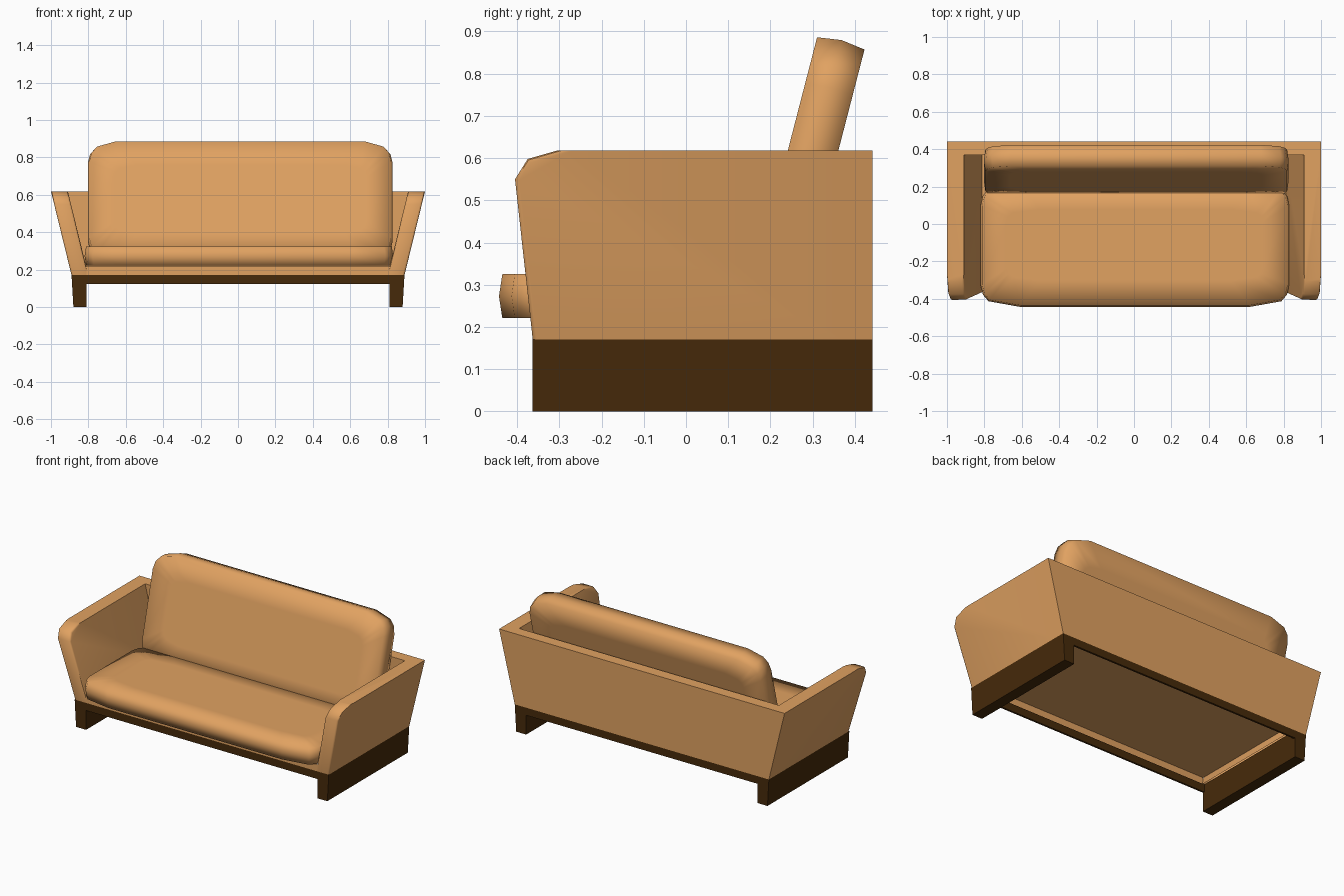
import bpy, bmesh
from math import radians
from mathutils import Matrix

cube = bpy.data.objects.get("Cube")
if cube:
    bpy.data.objects.remove(cube, do_unlink=True)


def make_material(name, rgb):
    mat = bpy.data.materials.new(name)
    mat.use_nodes = True
    color = (*rgb, 1.0)
    mat.diffuse_color = color
    bsdf = mat.node_tree.nodes["Principled BSDF"]
    bsdf.inputs["Base Color"].default_value = color
    bsdf.inputs["Roughness"].default_value = 0.8
    return mat


TAN = make_material("tan leather", (0.75, 0.36, 0.12))
WOOD = make_material("dark wood", (0.062, 0.023, 0.003))


def finish(name, bm, mat, angle=None, is_open=None):
    """Turn a bmesh into an object, leaving out the faces that are open."""
    bmesh.ops.recalc_face_normals(bm, faces=bm.faces)
    if is_open:
        gone = [f for f in bm.faces if is_open(f.normal)]
        bmesh.ops.delete(bm, geom=gone, context="FACES")
    mesh = bpy.data.meshes.new(name)
    bm.to_mesh(mesh)
    bm.free()
    mesh.materials.append(mat)
    obj = bpy.data.objects.new(name, mesh)
    bpy.context.collection.objects.link(obj)
    if angle:
        bpy.ops.object.select_all(action="DESELECT")
        obj.select_set(True)
        bpy.context.view_layer.objects.active = obj
        bpy.ops.object.shade_smooth_by_angle(angle=radians(angle))
    return obj


def loft(rings):
    """Closed solid through rings that have equal point counts."""
    bm = bmesh.new()
    loops = [[bm.verts.new(p) for p in ring] for ring in rings]
    n = len(loops[0])
    for a, b in zip(loops, loops[1:]):
        for i in range(n):
            j = (i + 1) % n
            bm.faces.new((a[i], a[j], b[j], b[i]))
    bm.faces.new(loops[0])
    bm.faces.new(loops[-1])
    return bm


def front_prism(name, profile, y0, y1, mat, is_open=None):
    """Extrude an (x, z) profile along y."""
    bm = loft([[(x, y, z) for x, z in profile] for y in (y0, y1)])
    finish(name, bm, mat, is_open=is_open)


def outer_x(z):
    """Outer face of the flared body at a height."""
    return 0.89 + (z - 0.17) * 0.245


BOTTOM, TOP, FRONT, BACK = 0.17, 0.618, -0.363, 0.442
INNER_BACK = 0.37

# Wooden base: two side panels and two thin rails
for label, s in (("left", 1), ("right", -1)):
    panel = [(0.81 * s, 0), (0.88 * s, 0), (0.89 * s, BOTTOM), (0.81 * s, BOTTOM)]
    front_prism(label + "_base_panel", panel, FRONT, BACK, WOOD)
rail = [(-0.81, 0.122), (0.81, 0.122), (0.81, BOTTOM), (-0.81, BOTTOM)]
front_prism("front_rail", rail, FRONT, FRONT + 0.012, WOOD)
front_prism("back_rail", rail, BACK - 0.012, BACK, WOOD)

# Hollow upholstered body, open underneath: seat deck with its front lip
deck = [(-0.812, BOTTOM), (0.812, BOTTOM), (0.812, 0.22), (-0.812, 0.22)]
front_prism("seat_deck", deck, FRONT, INNER_BACK, TAN,
            lambda n: n.z < -0.9 or abs(n.x) > 0.9 or n.y > 0.9)

# Flared back panel
back = [(s * outer_x(z), z) for s, z in ((-1, BOTTOM), (1, BOTTOM), (1, TOP), (-1, TOP))]
front_prism("back_panel", back, INNER_BACK, BACK, TAN, lambda n: n.z < -0.9)

# Leaning arms with a rounded upper front corner
ARM = [(FRONT, BOTTOM), (-0.405, 0.55), (-0.375, 0.598), (-0.305, TOP),
       (INNER_BACK, TOP), (INNER_BACK, BOTTOM)]
for label, s in (("left", 1), ("right", -1)):
    bm = loft([[(s * (outer_x(z) - inset), y, z) for y, z in ARM] for inset in (0, 0.09)])
    rim = [e for e in bm.edges
           if all(v.co.y < -0.3 for v in e.verts)
           and abs(e.verts[0].co.z - e.verts[1].co.z) > 0.01]
    bmesh.ops.bevel(bm, geom=rim, offset=0.01, segments=2, profile=0.5, affect="EDGES")
    finish(label + "_arm", bm, TAN, 45, lambda n: n.z < -0.9 or n.y > 0.9)


def cushion(name, location, tilt, half_w, half_d, half_t, flat):
    """Rounded pillow; flat is the half length of its straight long edges."""
    corner = [(half_w, half_d - 0.115), (half_w - 0.012, half_d - 0.065),
              (half_w - 0.042, half_d - 0.03), (flat, half_d)]
    right = corner[::-1] + [(x, -y) for x, y in corner]
    outline = right + [(-x, y) for x, y in reversed(right)]
    rings = []
    for inset, z in ((0.14, -1), (0.008, -1), (0, 0), (0.008, 1), (0.14, 1)):
        fx, fy = 1 - inset / half_w, 1 - inset / half_d
        rings.append([(x * fx, y * fy, z * half_t) for x, y in outline])
    obj = finish(name, loft(rings), TAN, 88)
    obj.matrix_world = Matrix.Translation(location) @ Matrix.Rotation(radians(tilt), 4, "X")


cushion("seat_cushion", (0.005, -0.113, 0.273), 0, 0.825, 0.33, 0.052, 0.615)
cushion("back_cushion", (0.012, 0.286, 0.56), 75.5, 0.815, 0.33, 0.058, 0.67)
